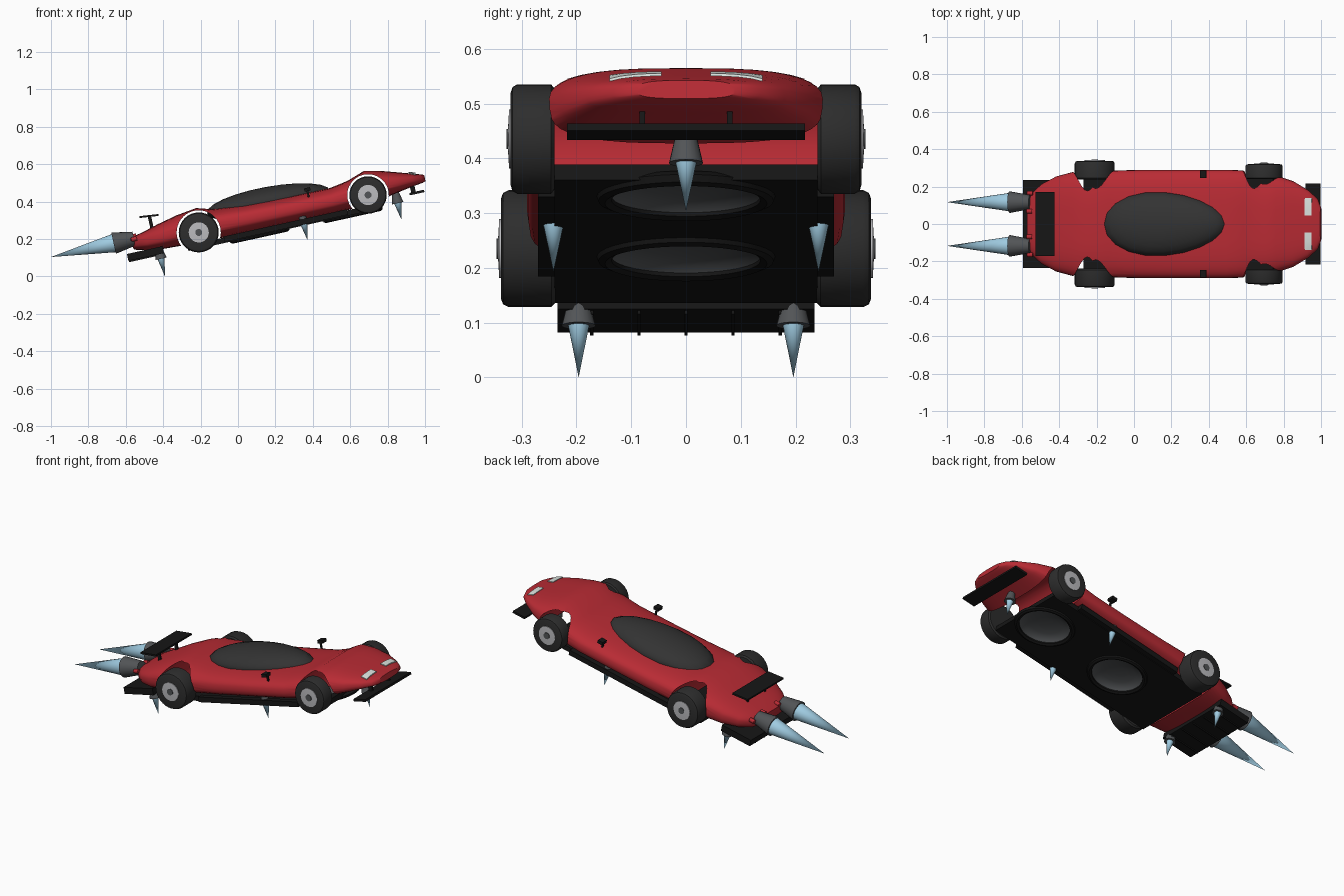
import bpy, bmesh, math
from mathutils import Matrix, Vector

if "Cube" in bpy.data.objects:
    bpy.data.objects.remove(bpy.data.objects["Cube"])

PITCH = math.atan2(0.2, 0.905)
# Parts are built level (x forward, z up), then pitched nose-up as a whole
PLACE = Matrix.Translation((0, 0, 0.2814)) @ Matrix.Rotation(-PITCH, 4, 'Y')


def material(name, rgb):
    m = bpy.data.materials.new(name)
    m.diffuse_color = (*rgb, 1)
    m.use_nodes = True
    m.node_tree.nodes["Principled BSDF"].inputs["Base Color"].default_value = m.diffuse_color
    return m


RED = material("body red", (0.48, 0.024, 0.034))
BLACK = material("trim black", (0.008, 0.008, 0.008))
RUBBER = material("rubber", (0.026, 0.026, 0.026))
GLASS = material("canopy dark", (0.033, 0.033, 0.033))
METAL = material("nozzle grey", (0.085, 0.09, 0.095))
SILVER = material("hub silver", (0.5, 0.5, 0.52))
BLUE = material("flame blue", (0.36, 0.62, 0.78))
WHITE = material("lamp white", (0.72, 0.78, 0.75))


def finish(name, bm, mat, angle=35):
    bmesh.ops.recalc_face_normals(bm, faces=bm.faces)
    me = bpy.data.meshes.new(name)
    bm.to_mesh(me)
    bm.free()
    me.materials.append(mat)
    me.shade_smooth()
    me.set_sharp_from_angle(angle=math.radians(angle))
    ob = bpy.data.objects.new(name, me)
    bpy.context.collection.objects.link(ob)
    ob.matrix_world = PLACE
    return ob


def box(name, lo, hi, mat, tilt=0):
    bm = bmesh.new()
    lo, hi = Vector(lo), Vector(hi)
    mid = (lo + hi) / 2
    size = Matrix.Diagonal((*(hi - lo), 1))
    bmesh.ops.create_cube(bm, size=1, matrix=Matrix.Translation(mid) @ Matrix.Rotation(tilt, 4, 'Y') @ size)
    return finish(name, bm, mat)


def lathe(name, profile, origin, axis, mat, seg=24, closed=False):
    """Revolve (radius, distance along axis) points around an axis."""
    bm = bmesh.new()
    rot = Vector((0, 0, 1)).rotation_difference(Vector(axis)).to_matrix()
    rings = []
    for r, d in profile:
        n = 1 if r == 0 else seg
        rings.append([bm.verts.new(Vector(origin) + rot @ Vector(
            (r * math.cos(2 * math.pi * i / seg), r * math.sin(2 * math.pi * i / seg), d))) for i in range(n)])
    pairs = list(zip(rings, rings[1:])) + ([(rings[-1], rings[0])] if closed else [])
    for a, b in pairs:
        for i in range(seg):
            j = (i + 1) % seg
            quad = [a[i % len(a)], a[j % len(a)], b[j % len(b)], b[i % len(b)]]
            bm.faces.new(list(dict.fromkeys(quad)))
    return finish(name, bm, mat)


def cut(ob, cutters):
    for c in cutters:
        mod = ob.modifiers.new("cut", 'BOOLEAN')
        mod.operation, mod.object, mod.solver = 'DIFFERENCE', c, 'EXACT'
        c.hide_render = True
    bpy.context.view_layer.update()
    me = bpy.data.meshes.new_from_object(ob.evaluated_get(bpy.context.evaluated_depsgraph_get()))
    ob.modifiers.clear()
    ob.data = me
    me.shade_smooth()
    me.set_sharp_from_angle(angle=math.radians(35))
    for c in cutters:
        bpy.data.objects.remove(c)


# Body stations: position, half width, top, bottom
STATIONS = [(-.575, .12, .047, -.012), (-.555, .165, .055, -.022), (-.5, .215, .068, -.035),
            (-.42, .255, .09, -.045), (-.31, .283, .115, -.05), (-.2, .285, .13, -.055),
            (-.12, .285, .106, -.055), (.05, .29, .09, -.055), (.3, .29, .083, -.055),
            (.52, .29, .08, -.055), (.62, .285, .097, -.055), (.72, .275, .131, -.05),
            (.8, .255, .113, -.035), (.88, .228, .088, -.02), (.96, .18, .063, -.006),
            (1.01, .135, .047, 0), (1.028, .09, .04, .006)]


def station(u):
    for a, b in zip(STATIONS, STATIONS[1:]):
        if u <= b[0]:
            t = (u - a[0]) / (b[0] - a[0])
            return [p + (q - p) * t for p, q in zip(a, b)]


def body_top(u, y):
    _, w, top, bot = station(u)
    mid = bot + .45 * (top - bot)
    return mid + (top - mid) * (1 - abs(y / w) ** 3) ** (1 / 3)


# Body shell lofted through rounded-box sections
bm = bmesh.new()
N = 40
loops = []
for u, w, top, bot in STATIONS:
    mid = bot + .45 * (top - bot)
    loop = []
    for i in range(N):
        c, s = math.cos(2 * math.pi * i / N), math.sin(2 * math.pi * i / N)
        h = top - mid if s > 0 else mid - bot
        loop.append(bm.verts.new((u, w * math.copysign(abs(c) ** (2 / 3), c),
                                  mid + h * math.copysign(abs(s) ** (2 / 3), s))))
    loops.append(loop)
for a, b in zip(loops, loops[1:]):
    for i in range(N):
        bm.faces.new((a[i], a[(i + 1) % N], b[(i + 1) % N], b[i]))
bm.faces.new(loops[0])
bm.faces.new(loops[-1])
body = finish("body", bm, RED)

# Wheel arches
WHEELS = [("rear", -.154 - .061, .107, .238, .338), ("front", .712, .1, .24, .32)]
cut(body, [lathe("arch_cutter", [(0, -.4), (r + .011, -.4), (r + .011, .4), (0, .4)],
                 (u, 0, 0), (0, 1, 0), RED, 48) for _, u, r, _, _ in WHEELS])

# Canopy
bm = bmesh.new()
bmesh.ops.create_uvsphere(bm, u_segments=20, v_segments=12, radius=1)
for v in bm.verts:
    x, y, z = v.co
    v.co = (.185 + .335 * x, .17 * y * (1 - .14 * x), .078 - .012 * x + .082 * z)
finish("canopy", bm, GLASS)

# Wheels with silver hubs
for label, u, r, y0, y1 in WHEELS:
    for side, sgn in (("left", 1), ("right", -1)):
        w = y1 - y0
        o, ax = (u, sgn * y0, 0), (0, sgn, 0)
        lathe(f"{label}_{side}_tyre", [(0, 0), (r * .92, 0), (r, w * .08), (r, w * .85),
              (r * .95, w * .96), (r * .85, w), (0, w)], o, ax, RUBBER, 32)
        lathe(f"{label}_{side}_hub", [(.054, w - .01), (.054, w + .003), (.02, w + .005), (0, w + .005)], o, ax, SILVER)
        lathe(f"{label}_{side}_hub_cap", [(.019, w), (.019, w + .008), (0, w + .008)], o, ax, METAL, 12)

# Floor with two lift ducts
floor = box("floor", (-.29, -.24, -.085), (.75, .24, -.056), BLACK)
DUCTS = (.10, .61)
cut(floor, [lathe("duct_cutter", [(0, -.2), (.138, -.2), (.138, .1), (0, .1)],
                  (u, 0, 0), (0, 0, 1), BLACK, 40) for u in DUCTS])
for n, u in enumerate(DUCTS):
    lathe(f"duct_ring_{n}", [(.165, -.08), (.16, -.093), (.148, -.098), (.136, -.092), (.134, -.07), (.15, -.07)],
          (u, 0, 0), (0, 0, 1), BLACK, 40, True)
    lathe(f"duct_bowl_{n}", [(.138, -.088), (.125, -.074), (.09, -.063), (.04, -.058), (0, -.0575)],
          (u, 0, 0), (0, 0, 1), METAL, 40)


def thruster(name, pos, axis, r0, r1, length, flame_r, flame_len):
    lathe(name + "_nozzle", [(0, 0), (r0, 0), (r1, length), (0, length)], pos, axis, METAL, 20)
    lathe(name + "_flame", [(0, length - .005), (flame_r, length - .005), (0, length + flame_len)], pos, axis, BLUE, 20)


DOWN = (0, 0, -1)
thruster("nose_thruster", (.858, 0, -.02), DOWN, .018, .031, .057, .02, .09)
for side, s in (("left", 1), ("right", -1)):
    thruster(f"main_{side}_thruster", (-.56, s * .117, .042), (-1, 0, 0), .038, .058, .112, .05, .343)
    thruster(f"side_{side}_thruster", (.344, s * .242, -.035), DOWN, .018, .026, .042, .02, .09)
    thruster(f"rear_{side}_thruster", (-.442, s * .196, -.04), DOWN, .018, .031, .054, .02, .097)
    # Side skirt, mirror, tail lamps
    box(f"{side}_skirt", (-.09, min(s * .235, s * .27), -.08), (.585, max(s * .235, s * .27), -.05), BLACK)
    box(f"{side}_mirror", (.385, s * .265 - .02, .09), (.418, s * .265 + .02, .108), BLACK)
    box(f"{side}_mirror_stalk", (.395, s * .252 - .004, .05), (.405, s * .252 + .004, .092), BLACK)
    for n, y in enumerate((.068, .165)):
        lathe(f"{side}_tail_lamp_{n}", [(0, 0), (.012, 0), (.012, .03), (0, .035)],
              (-.545, s * y, .055 if n == 0 else .04), (-1, 0, 0), RED, 12)
    # Headlamp plate following the nose surface
    bm = bmesh.new()
    rows = [[bm.verts.new((u + .0, s * y, body_top(u, y) + .003)) for y in (.045, .07, .095, .12, .14)]
            for u in (.95, .96, .985)]
    for a, b in zip(rows, rows[1:]):
        for i in range(4):
            bm.faces.new((a[i], a[i + 1], b[i + 1], b[i]))
    geom = bmesh.ops.extrude_face_region(bm, geom=bm.faces[:])["geom"]
    for v in geom:
        if isinstance(v, bmesh.types.BMVert):
            v.co.z += .005
    finish(f"{side}_headlamp", bm, WHITE)
    # Rear wing stay
    box(f"{side}_wing_stay", (-.463, s * .08 - .005, .06), (-.445, s * .08 + .005, .145), BLACK)

# Rear wing, front wing, diffuser with fins
box("rear_wing", (-.507, -.17, .138), (-.405, .17, .148), BLACK, math.radians(6))
box("front_wing", (.93, -.217, -.05), (1.01, .217, -.037), BLACK)
for y in (-.08, .08):
    box("front_wing_stay", (.94, y - .005, -.045), (.965, y + .005, .01), BLACK)
box("diffuser", (-.615, -.235, -.068), (-.42, .235, -.03), BLACK)
for i in range(-2, 3):
    box("diffuser_fin", (-.612, i * .086 - .003, -.075), (-.43, i * .086 + .003, -.06), BLACK)
